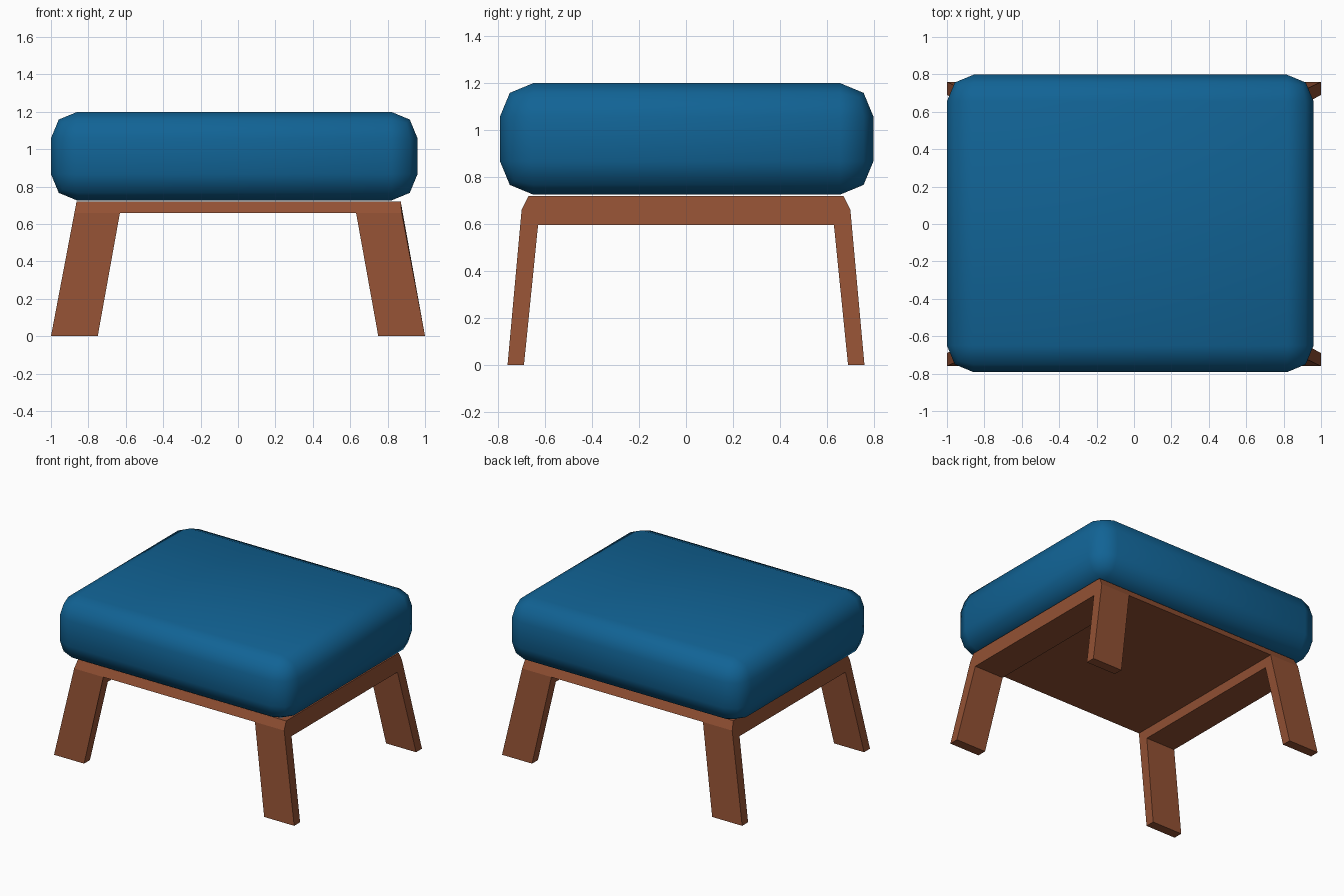
import bpy, bmesh

if "Cube" in bpy.data.objects:
    bpy.data.objects.remove(bpy.data.objects["Cube"])


def material(name, rgb):
    m = bpy.data.materials.new(name)
    m.diffuse_color = (*rgb, 1.0)
    m.use_nodes = True
    m.node_tree.nodes["Principled BSDF"].inputs["Base Color"].default_value = m.diffuse_color
    return m


BLUE = material("blue fabric", (0.0056, 0.125, 0.300))
BROWN = material("brown wood", (0.290, 0.082, 0.034))


def finish(name, bm, mat):
    bmesh.ops.recalc_face_normals(bm, faces=bm.faces)
    mesh = bpy.data.meshes.new(name)
    bm.to_mesh(mesh)
    bm.free()
    mesh.materials.append(mat)
    obj = bpy.data.objects.new(name, mesh)
    bpy.context.collection.objects.link(obj)
    return obj


def extrude_profile(name, profile, x0, x1, mat):
    """Prism along x from a (y, z) profile; x0 and x1 are functions of z."""
    bm = bmesh.new()
    a = [bm.verts.new((x0(z), y, z)) for y, z in profile]
    b = [bm.verts.new((x1(z), y, z)) for y, z in profile]
    bm.faces.new(a)
    bm.faces.new(b)
    n = len(profile)
    for i in range(n):
        j = (i + 1) % n
        bm.faces.new((a[i], a[j], b[j], b[i]))
    return finish(name, bm, mat)


# Cushion: a box with rounded edges, slightly off centre
bm = bmesh.new()
bmesh.ops.create_cube(bm, size=1)
for v in bm.verts:
    v.co = (v.co.x * 1.96 - 0.02, v.co.y * 1.59 + 0.003, v.co.z * 0.475 + 0.9625)
bmesh.ops.bevel(bm, geom=bm.edges[:], offset=0.142, segments=2, profile=0.5,
                affect='EDGES')
cushion = finish("cushion", bm, BLUE)
for p in cushion.data.polygons:
    p.use_smooth = True

# Side frames: two splayed legs joined by a rail, leaning inwards
half = [(0.67, 0.72), (0.70, 0.66), (0.76, 0.0), (0.69, 0.0), (0.63, 0.595)]
arch = half + [(-y, z) for y, z in reversed(half)]
for side, label in ((-1, "left"), (1, "right")):
    def outer(z, s=side):
        if s > 0 and z > 0.7:
            return 0.87
        return s * (1.0 - 0.19 * z)

    def inner(z, s=side):
        return s * (0.75 - 0.18 * min(z, 0.66))

    extrude_profile(label + "_leg_frame", arch, inner, outer, BROWN)

# Seat panel between the side frames
panel = [(0.67, 0.72), (0.70, 0.66), (-0.70, 0.66), (-0.67, 0.72)]
extrude_profile("seat_panel", panel, lambda z: -0.632, lambda z: 0.632, BROWN)
